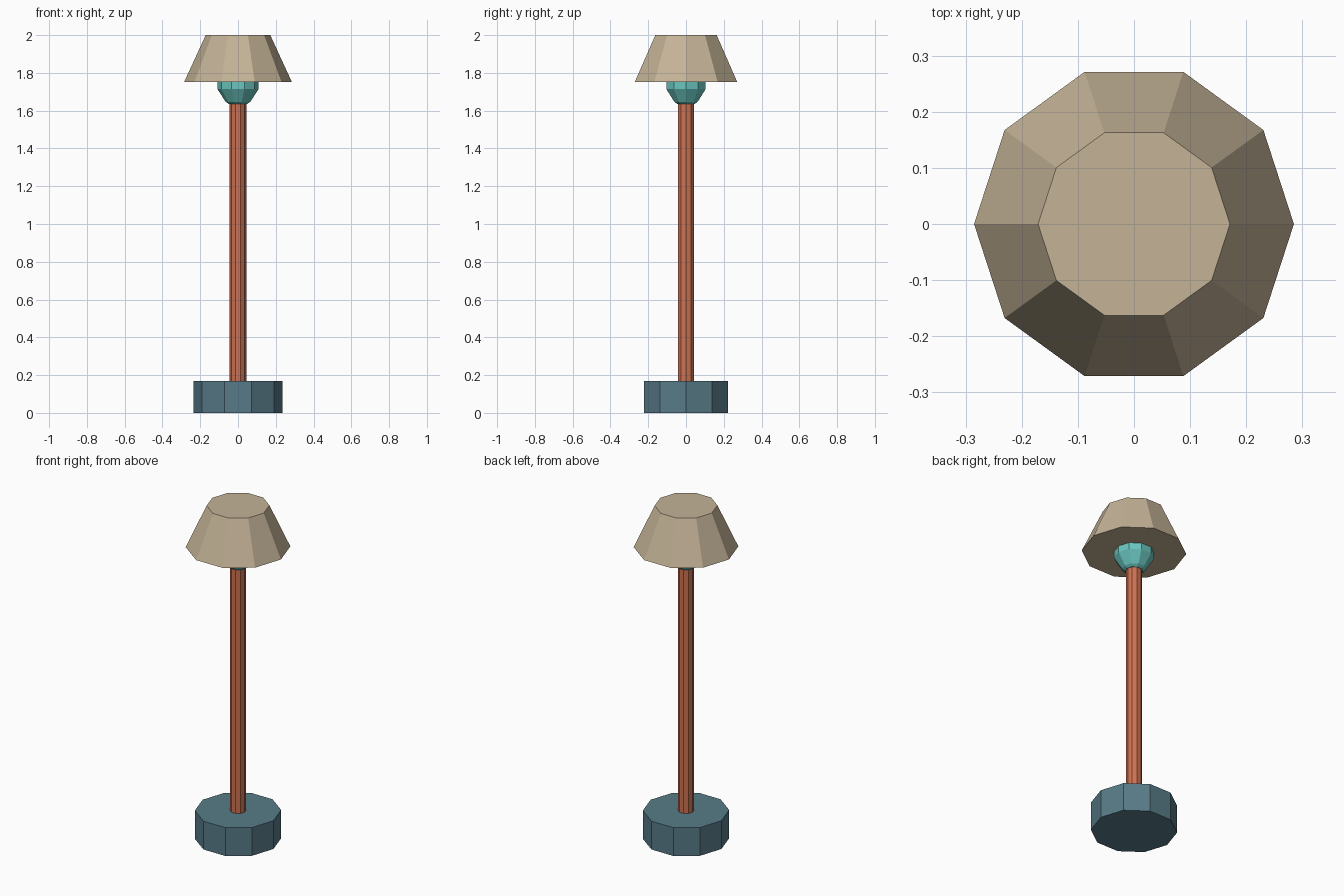
import bpy
import bmesh
from math import cos, sin, pi

cube = bpy.data.objects.get("Cube")
if cube:
    bpy.data.objects.remove(cube, do_unlink=True)

SIDES = 10


def srgb(r, g, b):
    return tuple((c / 255) ** 2.2 for c in (r, g, b)) + (1.0,)


def material(name, color):
    mat = bpy.data.materials.new(name)
    mat.use_nodes = True
    mat.diffuse_color = color
    mat.node_tree.nodes["Principled BSDF"].inputs["Base Color"].default_value = color
    return mat


def turned(name, profile, mat):
    """Flat-faced, capped solid turned around z from (radius, height) points."""
    bm = bmesh.new()
    rings = [[bm.verts.new((r * cos(2 * pi * i / SIDES), r * sin(2 * pi * i / SIDES), z))
              for i in range(SIDES)] for r, z in profile]
    for low, high in zip(rings, rings[1:]):
        for i in range(SIDES):
            j = (i + 1) % SIDES
            bm.faces.new((low[i], low[j], high[j], high[i]))
    bm.faces.new(rings[0][::-1])
    bm.faces.new(rings[-1])
    mesh = bpy.data.meshes.new(name)
    bm.to_mesh(mesh)
    bm.free()
    mesh.materials.append(mat)
    obj = bpy.data.objects.new(name, mesh)
    bpy.context.collection.objects.link(obj)
    return obj


# Heavy foot
turned("base", [(0.235, 0), (0.235, 0.17)], material("slate blue", srgb(88, 122, 134)))
# Long post
turned("pole", [(0.044, 0.17), (0.044, 1.635)], material("copper", srgb(204, 114, 84)))
# Socket with a chamfered foot and a flared cup
turned("socket", [(0.048, 1.635), (0.065, 1.647), (0.109, 1.714), (0.109, 1.752)],
       material("teal", srgb(106, 196, 190)))
# Closed tapered shade
turned("shade", [(0.285, 1.752), (0.171, 2.0)], material("beige", srgb(194, 177, 149)))
